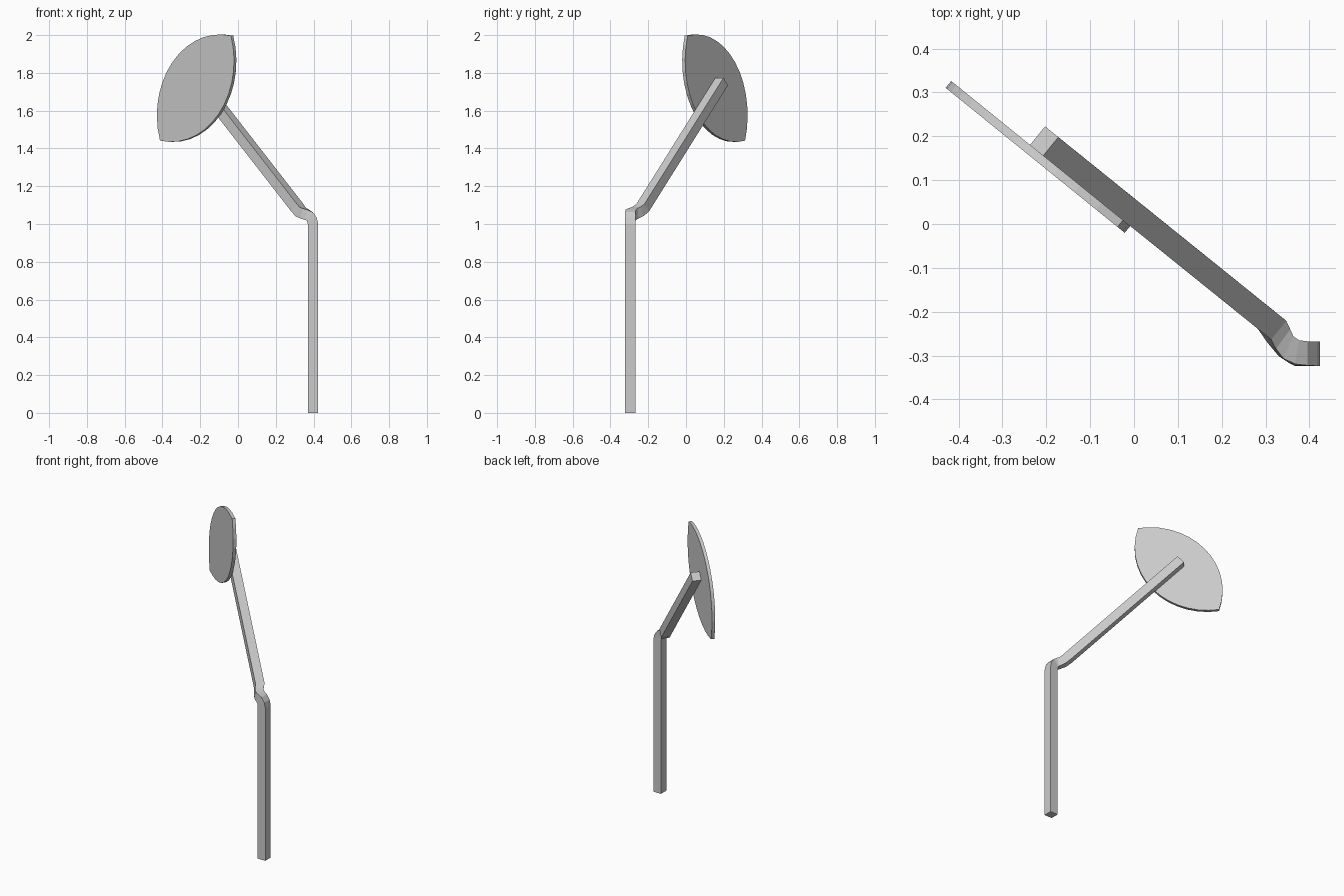
import bpy
from math import sin, cos, radians, atan2, asin, hypot
from mathutils import Vector

if "Cube" in bpy.data.objects:
    bpy.data.objects.remove(bpy.data.objects["Cube"])


def make_object(name, verts, faces):
    mesh = bpy.data.meshes.new(name)
    mesh.from_pydata(verts, [], faces)
    mesh.update()
    obj = bpy.data.objects.new(name, mesh)
    bpy.context.collection.objects.link(obj)
    return obj


def loft(name, rings):
    # join closed rings in sequence and cap both ends
    n = len(rings[0])
    verts = [v for r in rings for v in r]
    faces = [(i * n + j, i * n + (j + 1) % n, (i + 1) * n + (j + 1) % n, (i + 1) * n + j)
             for i in range(len(rings) - 1) for j in range(n)]
    faces += [tuple(reversed(range(n))), tuple(range(len(verts) - n, len(verts)))]
    return make_object(name, verts, faces)


HEADING = 39  # direction of arm and plate, degrees from -x towards +y

# Bent square bar: x, y, z, heading, pitch of each section
HALF = 0.0275
path = [
    (0.397, -0.296, 0.0, 0, 90),
    (0.397, -0.296, 1.0, 0, 90),
    (0.392, -0.296, 1.022, 0, 65),
    (0.380, -0.295, 1.040, 0, 35),
    (0.365, -0.291, 1.049, 10, 14),
    (0.347, -0.279, 1.056, 25, 12),
    (0.330, -0.255, 1.066, 36, 27),
    (0.315, -0.230, 1.085, HEADING, 45),
    (-0.205, 0.189, 1.754, HEADING, 45),
]
rings = []
for x, y, z, h, p in path:
    h, p = radians(h), radians(p)
    up = Vector((cos(h) * sin(p), -sin(h) * sin(p), cos(p))) * HALF
    side = Vector((sin(h), cos(h), 0)) * HALF
    c = Vector((x, y, z))
    rings.append([c + up * a + side * b for a, b in ((1, 1), (1, -1), (-1, -1), (-1, 1))])
loft("bent_post", rings)

# Leaf-shaped plate: two arcs meeting at pointed tips
CENTRE = Vector((-0.219, 0.153, 1.719))
LENGTH, WIDTH, THICK, SEGS = 0.368, 0.209, 0.02, 14
radius = (LENGTH ** 2 + WIDTH ** 2) / (2 * WIDTH)
half_angle = asin(LENGTH / radius)
tilt = radians(49)
outline = []
for sign in (1, -1):
    for i in range(SEGS):
        t = half_angle - 2 * half_angle * i / SEGS
        along = sign * radius * sin(t)
        across = sign * (radius * cos(t) - (radius - WIDTH))
        outline.append((along * cos(tilt) - across * sin(tilt),
                        along * sin(tilt) + across * cos(tilt)))
h = radians(HEADING)
u_dir = Vector((cos(h), -sin(h), 0))
normal = Vector((sin(h), cos(h), 0))
loft("leaf_plate", [[CENTRE + u_dir * u + Vector((0, 0, z)) + normal * s * THICK / 2
                     for u, z in outline] for s in (-1, 1)])

# Make all faces point outwards
import bmesh
for obj in bpy.context.collection.objects:
    bm = bmesh.new()
    bm.from_mesh(obj.data)
    bmesh.ops.recalc_face_normals(bm, faces=bm.faces)
    bm.to_mesh(obj.data)
    bm.free()
